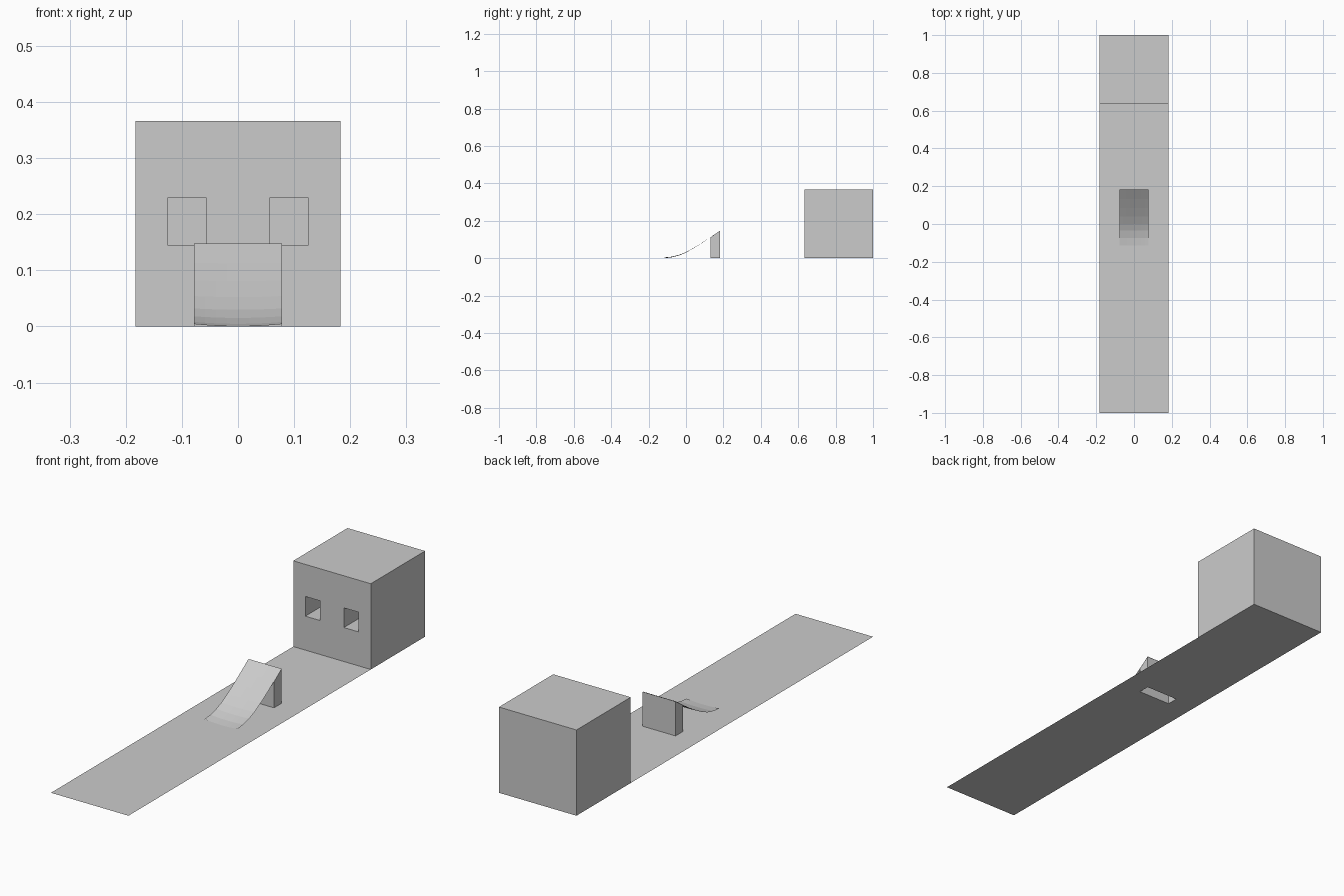
import bpy, bmesh
from mathutils import Vector

if "Cube" in bpy.data.objects:
    bpy.data.objects.remove(bpy.data.objects["Cube"])

W, R = 0.183, 0.078            # half widths of track and ramp
BACK0, H = 0.634, 0.366        # block front and height
Y0, Y1, Z0, Z1 = 0.132, 0.182, 0.112, 0.147


def finish(bm, name):
    me = bpy.data.meshes.new(name)
    bm.to_mesh(me)
    bm.free()
    ob = bpy.data.objects.new(name, me)
    bpy.context.collection.objects.link(ob)
    return ob


def grid(bm, us, vs, place):
    """Sheet of quads; returns faces indexed by (column, row)."""
    pts = [[bm.verts.new(place(u, v)) for v in vs] for u in us]
    return {(i, j): bm.faces.new((pts[i][j], pts[i + 1][j], pts[i + 1][j + 1], pts[i][j + 1]))
            for i in range(len(us) - 1) for j in range(len(vs) - 1)}


def push(bm, face, offset):
    """Extrude one cell, leaving it open behind."""
    new = bmesh.ops.extrude_discrete_faces(bm, faces=[face])["faces"][0]
    for v in new.verts:
        v.co += Vector(offset)
    return new


# track with the hollow ramp support pulled up from it
bm = bmesh.new()
cells = grid(bm, [-W, -R, R, W], [-1, Y0, Y1, 1], lambda x, y: (x, y, 0))
cap = push(bm, cells[1, 1], (0, 0, Z0))
for v in cap.verts:
    if v.co.y > (Y0 + Y1) / 2:
        v.co.z = Z1
finish(bm, "track")

# thin curved ramp, slightly dished across its width
profile = [(-0.115, 0.004), (-0.075, 0.008), (-0.035, 0.018), (0.0, 0.032),
           (0.04, 0.054), (0.085, 0.082), (Y0, Z0 + 0.001), (Y1, Z1 + 0.001)]
bm = bmesh.new()


def ramp_point(u, i):
    y, z = profile[i]
    dish = 0.004 * (1 - u * u) * (1 - i / 7)
    return (u * R, y, z - dish)


grid(bm, [k / 4 - 1 for k in range(9)], range(len(profile)), ramp_point)
finish(bm, "ramp")

# end block with two deep window recesses
bm = bmesh.new()
cells = grid(bm, [-W, -0.126, -0.056, 0.056, 0.126, W], [0, 0.145, 0.229, H],
             lambda x, z: (x, BACK0, z))
for column in (1, 3):
    push(bm, cells[column, 1], (0, 0.216, 0))
grid(bm, [W, -W], [0, H], lambda x, z: (x, 1, z))
grid(bm, [BACK0, 1], [0, H], lambda y, z: (W, y, z))
grid(bm, [1, BACK0], [0, H], lambda y, z: (-W, y, z))
grid(bm, [-W, W], [BACK0, 1], lambda x, y: (x, y, H))
bmesh.ops.remove_doubles(bm, verts=bm.verts[:], dist=1e-5)
finish(bm, "end_block")
